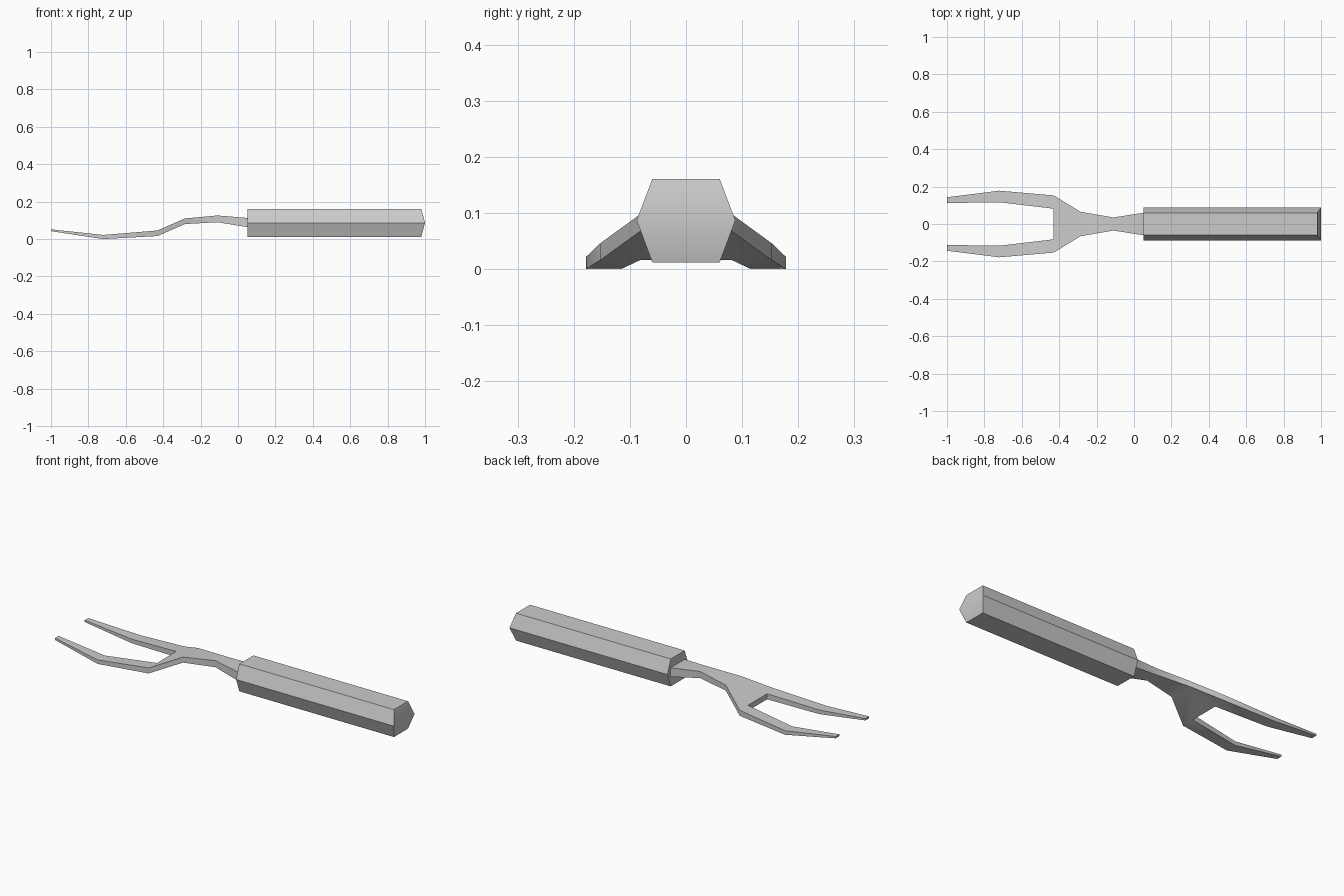
import bpy
import bmesh
import math

cube = bpy.data.objects.get("Cube")
if cube:
    bpy.data.objects.remove(cube, do_unlink=True)

grey = bpy.data.materials.new("plain grey")
grey.use_nodes = True
colour = (0.6, 0.6, 0.6, 1)
grey.diffuse_color = colour
grey.node_tree.nodes["Principled BSDF"].inputs["Base Color"].default_value = colour


def finish(bm, name):
    bmesh.ops.recalc_face_normals(bm, faces=bm.faces)
    mesh = bpy.data.meshes.new(name)
    bm.to_mesh(mesh)
    bm.free()
    mesh.materials.append(grey)
    obj = bpy.data.objects.new(name, mesh)
    bpy.context.collection.objects.link(obj)
    bpy.ops.object.select_all(action='DESELECT')
    obj.select_set(True)
    bpy.context.view_layer.objects.active = obj
    bpy.ops.object.shade_smooth_by_angle(angle=math.radians(35))


# Hexagonal handle, with a butt that comes to a shallow horizontal ridge
bm = bmesh.new()
section = [(-0.06, 0.012), (0.06, 0.012), (0.088, 0.087),
           (0.06, 0.161), (-0.06, 0.161), (-0.088, 0.087)]
near = [bm.verts.new((0.05, y, z)) for y, z in section]
butt = [bm.verts.new((1.0 if abs(y) > 0.07 else 0.98, y, z)) for y, z in section]
for i in range(6):
    j = (i + 1) % 6
    bm.faces.new((near[i], near[j], butt[j], butt[i]))
bm.faces.new(near)
bm.faces.new((butt[0], butt[1], butt[2], butt[5]))
bm.faces.new((butt[5], butt[2], butt[3], butt[4]))
finish(bm, "handle")

# Flat bent fork: neck stations (x, bottom, top, half width)
neck = [(0.05, 0.064, 0.113, 0.06), (-0.11, 0.09, 0.126, 0.035),
        (-0.285, 0.08, 0.11, 0.065)]
# Tine stations (x, bottom, top, inner, outer)
tines = [(-0.43, 0.016, 0.046, 0.082, 0.153), (-0.72, 0.0, 0.022, 0.116, 0.178),
         (-1.0, 0.042, 0.052, 0.112, 0.143)]

bm = bmesh.new()
sheets = []
for level in (1, 2):
    rows = [[bm.verts.new((s[0], side * s[3], s[level])) for side in (-1, 1)]
            for s in neck]
    prongs = [[[bm.verts.new((s[0], side * y, s[level])) for y in s[3:]]
               for s in tines] for side in (-1, 1)]
    right, left = prongs
    faces = [[a[0], a[1], b[1], b[0]] for a, b in zip(rows, rows[1:])]
    # Crotch plate joining the neck to both tines
    faces.append([rows[-1][0], rows[-1][1], left[0][1], left[0][0],
                  right[0][0], right[0][1]])
    for prong in prongs:
        faces += [[a[0], a[1], b[1], b[0]] for a, b in zip(prong, prong[1:])]
    for f in faces:
        bm.faces.new(f)
    # Outline running around the whole fork
    outline = [r[1] for r in rows] + [p[1] for p in left]
    outline += [p[0] for p in reversed(left)] + [p[0] for p in right]
    outline += [p[1] for p in reversed(right)] + [r[0] for r in reversed(rows)]
    sheets.append(outline)
low, high = sheets
for i in range(len(low)):
    j = (i + 1) % len(low)
    bm.faces.new((low[i], low[j], high[j], high[i]))
finish(bm, "fork")
